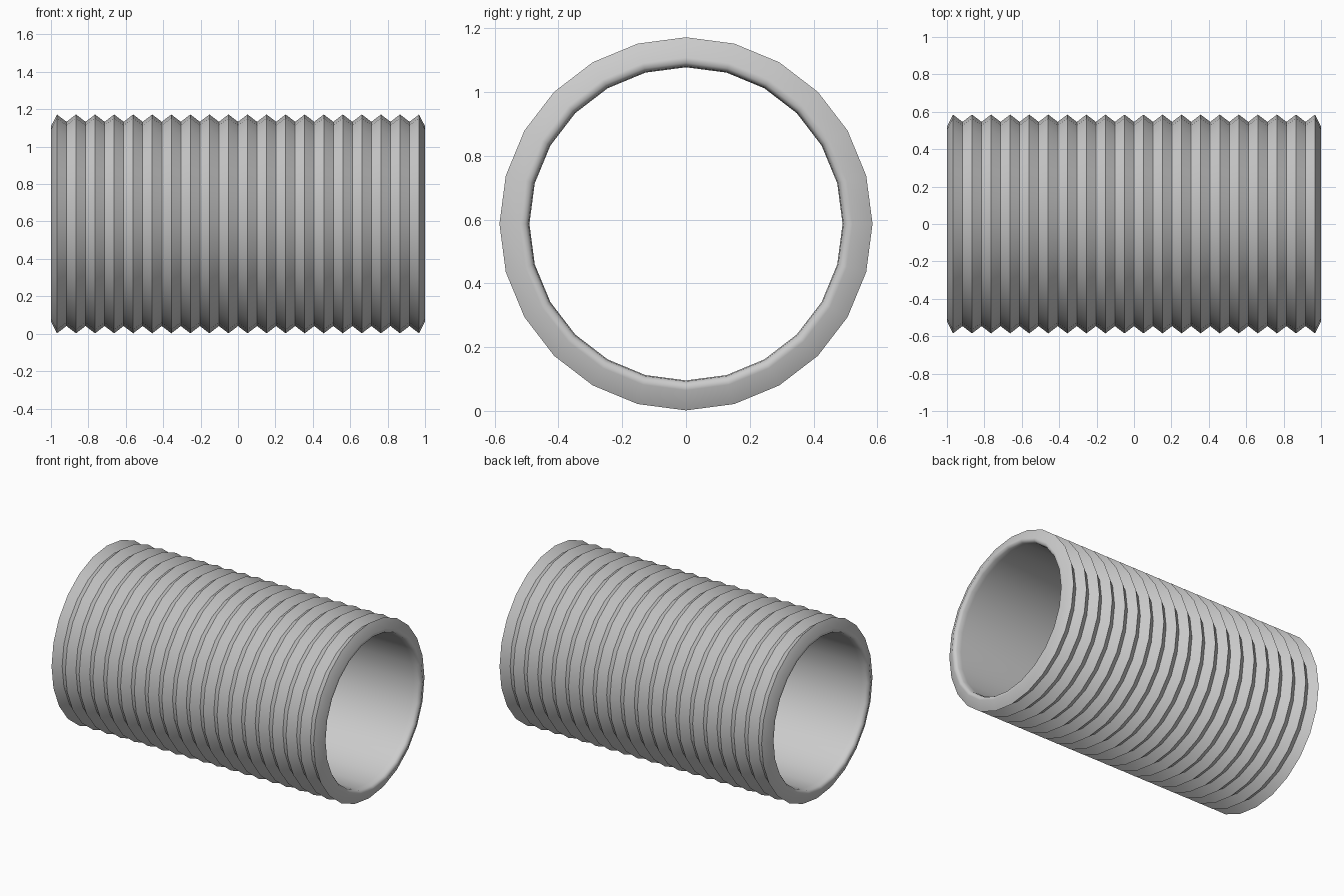
import bpy, bmesh, math
from mathutils import Matrix, Vector

if "Cube" in bpy.data.objects:
    bpy.data.objects.remove(bpy.data.objects["Cube"])

SIDES, RIDGES = 24, 20
PEAK, VALLEY, BORE = 0.585, 0.546, 0.491
FIRST = 0.968                       # x of the outermost ridge
PITCH = 2 * FIRST / (RIDGES - 1)

# Plain grey
grey = bpy.data.materials.new("grey")
grey.use_nodes = True
colour = (0.6, 0.6, 0.6, 1)
grey.diffuse_color = colour
grey.node_tree.nodes["Principled BSDF"].inputs["Base Color"].default_value = colour

# Half section of the wall: rounded lips, ridged outside, plain bore
lip = [(0.955, BORE), (0.985, 0.494), (1.0, 0.505), (1.0, 0.522)]
profile = [(-x, r) for x, r in lip]
for i in range(RIDGES):
    x = -FIRST + i * PITCH
    profile.append((x, PEAK))
    if i < RIDGES - 1:
        profile.append((x + PITCH / 2, VALLEY))
profile += lip[::-1]

# Revolve the section around the x axis
bm = bmesh.new()
rings = []
for s in range(SIDES):
    turn = Matrix.Rotation(math.tau * s / SIDES, 3, 'X')
    rings.append([bm.verts.new(turn @ Vector((x, 0, r))) for x, r in profile])
n = len(profile)
for s in range(SIDES):
    a, b = rings[s], rings[(s + 1) % SIDES]
    for i in range(n):
        j = (i + 1) % n
        bm.faces.new((a[i], a[j], b[j], b[i]))
bmesh.ops.recalc_face_normals(bm, faces=bm.faces)

mesh = bpy.data.meshes.new("ridged_tube")
bm.to_mesh(mesh)
bm.free()
mesh.materials.append(grey)
tube = bpy.data.objects.new("ridged_tube", mesh)
tube.location.z = 0.587
bpy.context.collection.objects.link(tube)

# Smooth around the tube, crisp along the ridges
bpy.ops.object.select_all(action='DESELECT')
tube.select_set(True)
bpy.context.view_layer.objects.active = tube
bpy.ops.object.shade_smooth_by_angle(angle=math.radians(62))
